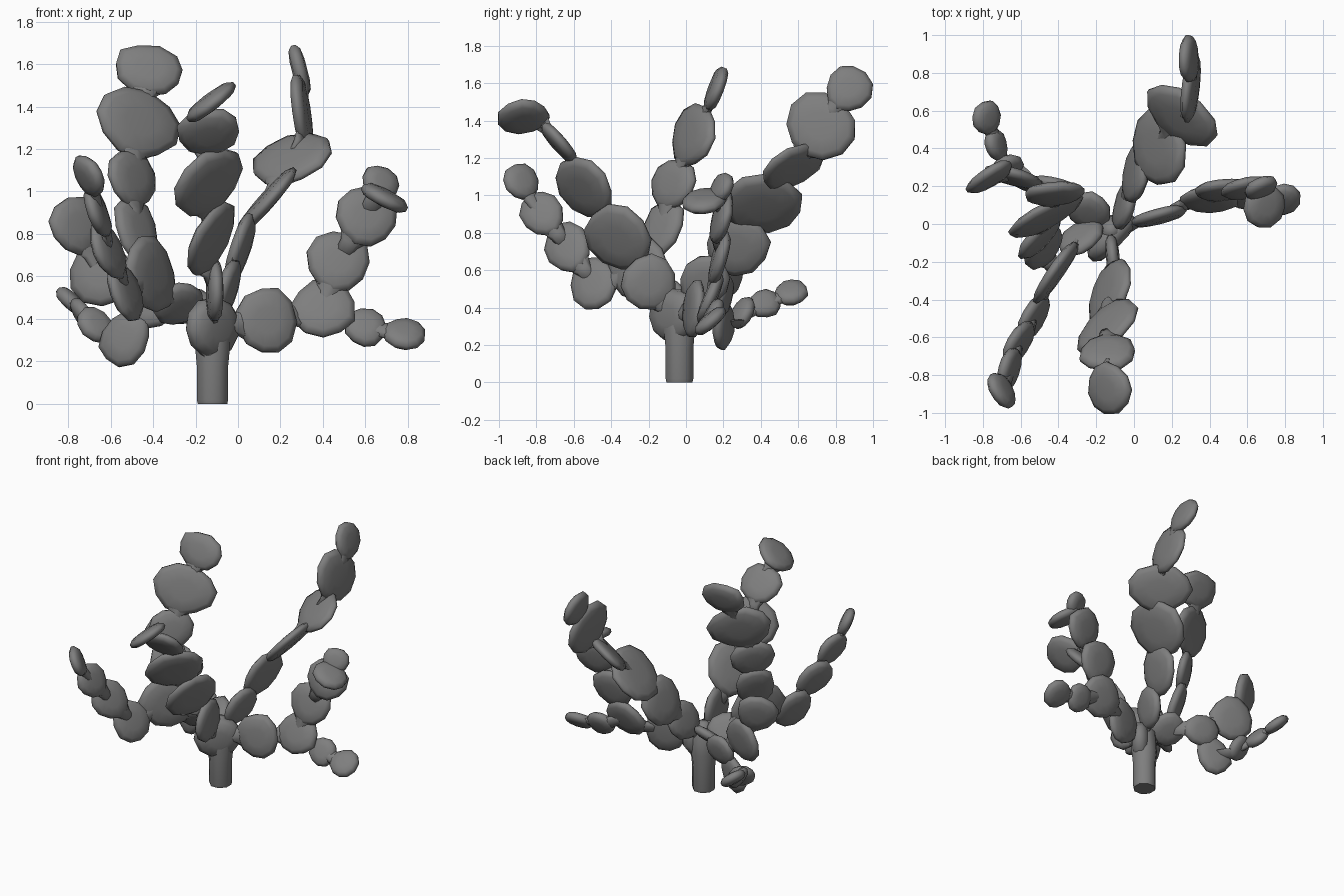
import bpy, bmesh, math, random
from mathutils import Vector, Matrix

if "Cube" in bpy.data.objects:
    bpy.data.objects.remove(bpy.data.objects["Cube"])

random.seed(4)
grey = bpy.data.materials.new("cactus grey")
grey.diffuse_color = (0.21, 0.21, 0.21, 1)
grey.use_nodes = True
grey.node_tree.nodes["Principled BSDF"].inputs["Base Color"].default_value = grey.diffuse_color


def loft(name, rings, matrix=None):
    """Skin closed rings of points and cap both ends."""
    bm = bmesh.new()
    loops = [[bm.verts.new(p) for p in ring] for ring in rings]
    n = len(loops[0])
    for lo, hi in zip(loops, loops[1:]):
        for i in range(n):
            j = (i + 1) % n
            bm.faces.new((lo[i], lo[j], hi[j], hi[i]))
    bm.faces.new(loops[0][::-1])
    bm.faces.new(loops[-1])
    bmesh.ops.recalc_face_normals(bm, faces=bm.faces)
    if matrix:
        bm.transform(matrix)
    mesh = bpy.data.meshes.new(name)
    bm.to_mesh(mesh)
    bm.free()
    mesh.materials.append(grey)
    obj = bpy.data.objects.new(name, mesh)
    bpy.context.collection.objects.link(obj)
    bpy.ops.object.select_all(action='DESELECT')
    obj.select_set(True)
    bpy.context.view_layer.objects.active = obj
    bpy.ops.object.shade_smooth_by_angle(angle=math.radians(75))
    return obj


def pad(name, parent, centre, normal, length, width, thick=0.036):
    """Flat rounded pad, its long axis growing away from the parent."""
    n = Vector(normal).normalized()
    c = Vector(centre)
    p = Vector(parent)
    d = c - p
    u = (d - n * d.dot(n)).normalized()
    v = n.cross(u)
    m = Matrix((v, u, n)).transposed().to_4x4()
    m.translation = c
    sides = 11
    wobble = [random.uniform(0.97, 1.06) for _ in range(sides)]
    rings = []
    for rho, h in ((0.4, -1), (0.8, -0.8), (0.98, -0.3),
                   (0.98, 0.3), (0.8, 0.8), (0.4, 1)):
        ring = []
        for i in range(sides):
            a = 2 * math.pi * i / sides
            r = rho * wobble[i]
            y = r * math.sin(a)
            x = r * math.cos(a) * (1 + 0.1 * y)
            ring.append((x * width, y * length, h * thick))
        rings.append(ring)
    loft(name, rings, m)
    # flat tapering neck joining the pad to its parent
    base = c - u * length * 0.75
    gap = p - base
    end = base + gap * min(1, 0.1 / max(gap.length, 0.001))
    neck = []
    for t, w, h in ((0, 0.5 * width, 0.7 * thick), (0.5, 0.045, 0.028), (1, 0.04, 0.025)):
        mid = base.lerp(end, t)
        neck.append([mid + v * (w * math.cos(i * math.pi / 4)) + n * (h * math.sin(i * math.pi / 4))
                     for i in range(8)])
    loft(name + "_neck", neck)


def branch(name, start, pads):
    parent = start
    for i, (centre, normal, length, width) in enumerate(pads):
        pad(f"{name}_pad_{i + 1}", parent, centre, normal, length, width)
        parent = centre


# trunk
loft("trunk", [[(-0.12 + r * math.cos((i + .5) * math.pi / 4),
                 -0.035 + r * math.sin((i + .5) * math.pi / 4), z) for i in range(8)]
               for z, r in ((0, .075), (.02, .08), (.18, .08), (.28, .09), (.42, .08), (.5, .03))])
top = (-0.12, -0.07, 0.36)
pad("trunk_pad", (-0.12, -0.05, 0.1), top, (0.72, -0.7, 0), 0.145, 0.165, 0.06)

# branch reaching forward
branch("front_branch", top, [
    ((-.11, -.2, .53), (1, .1, 0), .15, .15),
    ((-.13, -.36, .77), (-.82, .36, .42), .195, .185),
    ((-.14, -.54, 1.04), (-.62, .62, .47), .18, .195),
    ((-.14, -.68, 1.28), (-.1, .75, .65), .14, .15),
    ((-.13, -.87, 1.42), (-.6, -.1, .78), .14, .14)])

# branch reaching forward and left
left_root, left_fork = (-.28, -.07, .47), (-.41, -.25, .61)
branch("front_left_branch", top, [
    (left_root, (-.4, .7, .6), .13, .12),
    (left_fork, (.82, -.55, .1), .2, .17),
    ((-.53, -.49, .53), (.85, -.42, .3), .14, .15),
    ((-.61, -.63, .72), (.85, -.42, .3), .15, .13),
    ((-.66, -.77, .9), (.9, -.2, .3), .13, .115),
    ((-.7, -.88, 1.07), (.8, .45, .4), .105, .105)])

# tall upright stack on the left
branch("left_stack", left_fork, [
    ((-.48, -.13, .82), (.7, -.62, .35), .17, .13),
    ((-.5, -.07, 1.06), (.7, -.65, .25), .14, .15),
    ((-.47, .04, 1.32), (.48, -.84, .28), .17, .215),
    ((-.42, .16, 1.57), (.1, -.9, .35), .125, .165)])

# two branches at the back left, sharing a root
back_fork = (-.42, .2, .46)
branch("back_left_root", top, [
    ((-.24, .07, .46), (-.2, -.6, .75), .12, .12),
    (back_fork, (-.2, -.95, .2), .13, .11)])
branch("back_left_high", back_fork, [
    ((-.64, .25, .61), (-.25, -.95, .15), .16, .155),
    ((-.76, .25, .84), (.5, -.8, .2), .14, .14)])
branch("back_left_low", back_fork, [
    ((-.53, .2, .31), (-.33, -.93, .1), .14, .115),
    ((-.67, .3, .37), (.4, -.75, .5), .1, .085),
    ((-.73, .42, .42), (.85, .15, .5), .09, .08),
    ((-.78, .56, .48), (.6, -.1, .7), .09, .09)])

# branch reaching backward
branch("back_branch", top, [
    ((-.05, .1, .54), (.95, -.2, -.25), .15, .13),
    ((.01, .27, .73), (.95, -.15, -.3), .18, .17),
    ((.13, .41, .95), (.75, .05, -.66), .2, .21),
    ((.25, .57, 1.15), (-.45, -.55, .7), .165, .215),
    ((.3, .72, 1.37), (.98, -.1, .13), .18, .19),
    ((.29, .87, 1.57), (.97, 0, .25), .13, .125)])

# branch on the right, forking into a low arm and a high arm
right_fork = (.4, .13, .45)
branch("right_branch", top, [
    ((.13, .04, .39), (.25, -.95, .1), .145, .16),
    (right_fork, (0, -.9, .38), .155, .145)])
branch("right_low", right_fork, [
    ((.6, .14, .36), (.1, -.85, .45), .1, .1),
    ((.78, .13, .33), (.1, -.65, .75), .1, .1)])
high = (.6, .19, .88)
branch("right_high", right_fork, [
    ((.47, .18, .67), (.1, -.95, .25), .15, .15),
    (high, (.2, -.93, .25), .14, .15),
    ((.67, .19, 1.04), (.4, -.8, .4), .085, .09)])
branch("right_side", high, [((.69, .1, .97), (.45, -.12, .88), .12, .12)])
